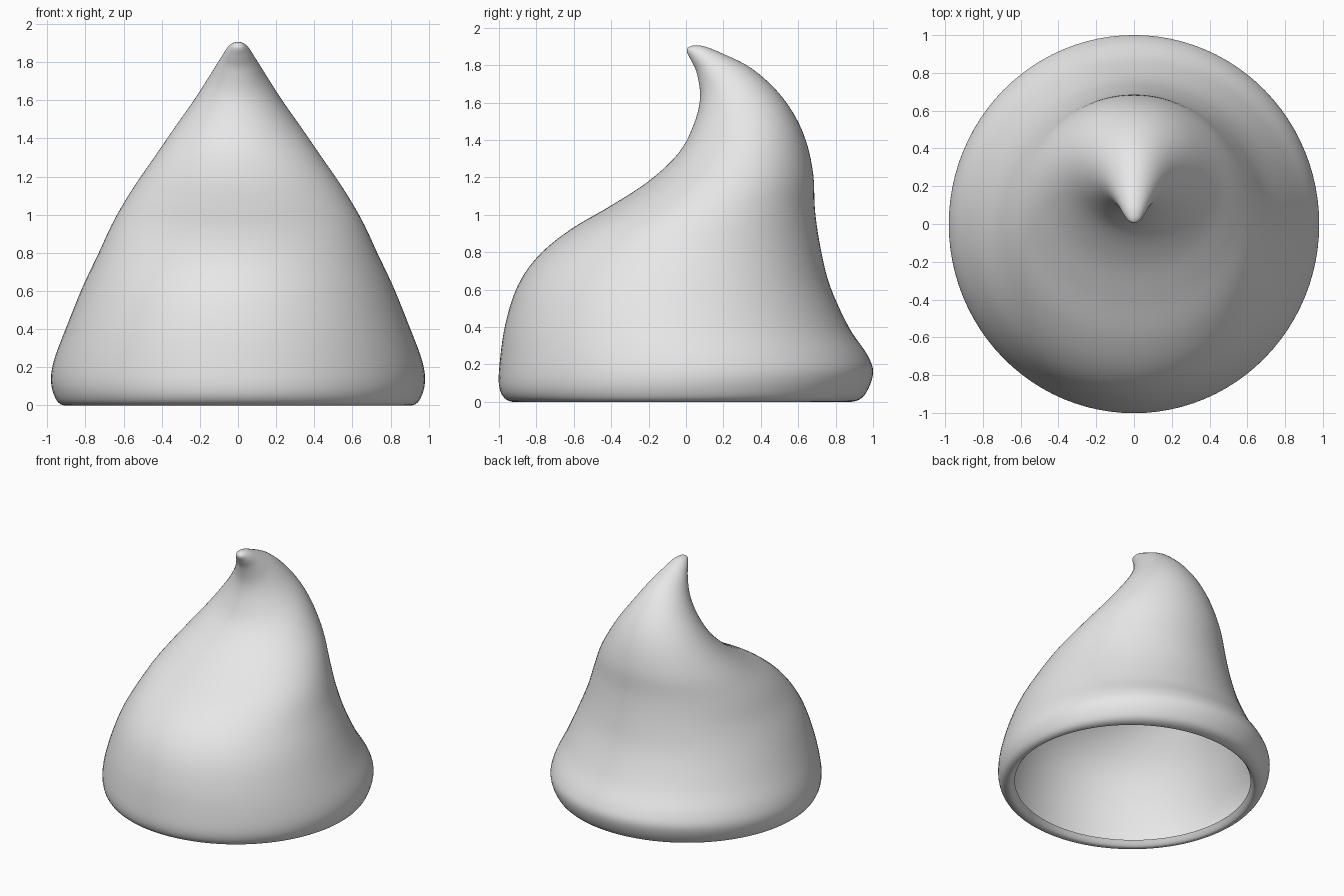
import bpy
import bmesh
import math
from mathutils import Vector

SEGMENTS = 96
STEPS = 5

default_cube = bpy.data.objects.get("Cube")
if default_cube:
    bpy.data.objects.remove(default_cube, do_unlink=True)


def make_material(name, colour):
    material = bpy.data.materials.new(name)
    material.use_nodes = True
    material.diffuse_color = colour
    for node in material.node_tree.nodes:
        if node.type == "BSDF_PRINCIPLED":
            node.inputs["Base Color"].default_value = colour
    return material


# Tilted cross-sections from the curled lip to the hooked tip:
# front y, front z, back y, back z, half width
SECTIONS = [
    (-.87, .04, .84, .04, .86),
    (-.91, 0, .87, 0, .90),
    (-.97, .02, .95, .03, .95),
    (-1, .09, 1, .15, .98),
    (-.995, .22, .97, .25, .965),
    (-.965, .42, .87, .4, .9),
    (-.9, .62, .77, .62, .815),
    (-.79, .78, .72, .82, .73),
    (-.62, .92, .69, 1.02, .65),
    (-.4, 1.05, .68, 1.22, .55),
    (-.2, 1.18, .64, 1.4, .44),
    (-.04, 1.33, .57, 1.55, .335),
    (.04, 1.48, .47, 1.68, .235),
    (.075, 1.62, .34, 1.79, .155),
    (.06, 1.75, .2, 1.86, .095),
    (.03, 1.82, .1, 1.9, .06),
    (.005, 1.87, .04, 1.905, .03),
    (.01, 1.895, .01, 1.895, 0),
]


def smooth_sections(sections, steps):
    """Fill in extra sections along a smooth curve through the given ones."""
    points = [Vector(section) for section in sections]
    last = len(points) - 1
    result = []
    for i in range(last):
        before, start = points[max(i - 1, 0)], points[i]
        end, after = points[i + 1], points[min(i + 2, last)]
        for step in range(steps):
            t = step / steps
            linear = end - before
            square = 2 * before - 5 * start + 4 * end - after
            cubic = 3 * start - before - 3 * end + after
            result.append(start + (linear * t + square * t**2 + cubic * t**3) / 2)
    result.append(points[last])
    return result


def loft(name, sections, material):
    """Join elliptical rings spanning the front and back edges."""
    bm = bmesh.new()
    rings = []
    for front_y, front_z, back_y, back_z, width in sections:
        front = Vector((0, front_y, front_z))
        back = Vector((0, back_y, back_z))
        centre, half = (front + back) / 2, (back - front) / 2
        side = Vector((width, 0, 0))
        ring = []
        for j in range(SEGMENTS):
            angle = math.tau * j / SEGMENTS
            ring.append(bm.verts.new(centre + side * math.cos(angle) + half * math.sin(angle)))
        rings.append(ring)
    for lower, upper in zip(rings, rings[1:]):
        for j in range(SEGMENTS):
            k = (j + 1) % SEGMENTS
            bm.faces.new((lower[j], lower[k], upper[k], upper[j]))
    # Close the tip
    bmesh.ops.remove_doubles(bm, verts=rings[-1], dist=0.0001)
    for face in bm.faces:
        face.smooth = True
    mesh = bpy.data.meshes.new(name)
    bm.to_mesh(mesh)
    bm.free()
    mesh.materials.append(material)
    obj = bpy.data.objects.new(name, mesh)
    bpy.context.collection.objects.link(obj)
    return obj


# Hollow swirl shell with a rolled lip and a forward-curling tip
grey = make_material("plain grey", (0.8, 0.8, 0.8, 1))
loft("swirl_shell", smooth_sections(SECTIONS, STEPS), grey)
